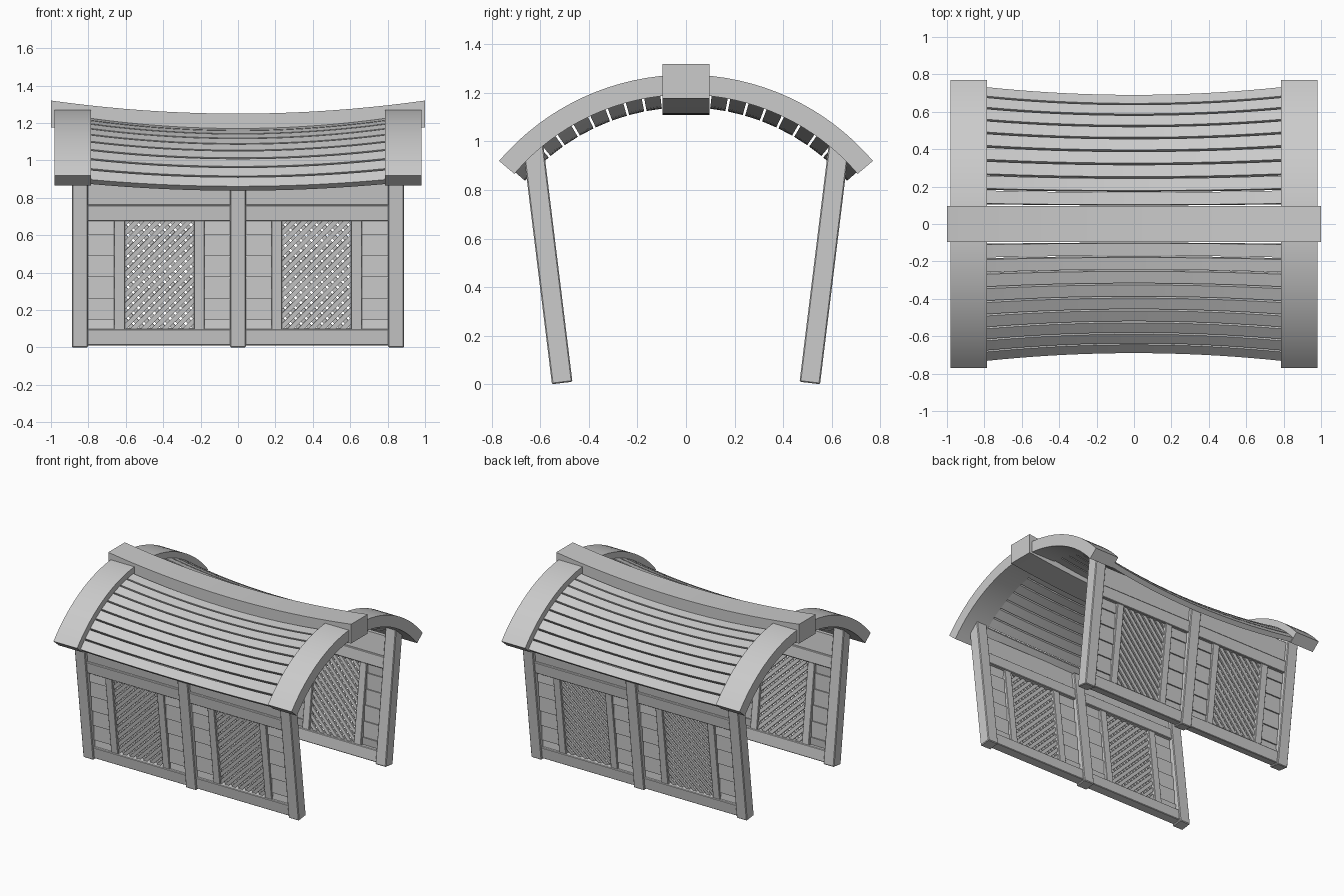
import bpy, bmesh
from math import sin, cos, radians

if "Cube" in bpy.data.objects:
    bpy.data.objects.remove(bpy.data.objects["Cube"])

TILT = radians(7)      # walls lean outward
CZ = 0.2625            # centre height of the roof arc


def finish(name, bm, bevel=0.0, smooth=False):
    bmesh.ops.recalc_face_normals(bm, faces=bm.faces)
    me = bpy.data.meshes.new(name)
    bm.to_mesh(me)
    bm.free()
    ob = bpy.data.objects.new(name, me)
    bpy.context.collection.objects.link(ob)
    if bevel:
        m = ob.modifiers.new("bevel", 'BEVEL')
        m.width, m.segments = bevel, 1
    if smooth:
        bpy.ops.object.select_all(action='DESELECT')
        ob.select_set(True)
        bpy.context.view_layer.objects.active = ob
        bpy.ops.object.shade_smooth_by_angle(angle=radians(30))
    return ob


def loft(bm, sections):
    """Skin a closed solid through a list of four-point sections."""
    rings = [[bm.verts.new(p) for p in s] for s in sections]
    for a, b in zip(rings, rings[1:]):
        for i in range(4):
            j = (i + 1) % 4
            bm.faces.new((a[i], a[j], b[j], b[i]))
    bm.faces.new(rings[0])
    bm.faces.new(rings[-1])


def wall_pt(s, x, v, w):
    """Point on a leaning wall: v = outward depth, w = up the wall."""
    return (x, s * (0.51 + v * cos(TILT) + w * sin(TILT)),
            0.005 - v * sin(TILT) + w * cos(TILT))


def wall_box(bm, x0, x1, v0, v1, w0, w1, slope=0.0):
    """Box on both walls; slope pushes its lower edge outward."""
    for s in (-1, 1):
        loft(bm, [[wall_pt(s, x, v0 + slope, w0), wall_pt(s, x, v1 + slope, w0),
                   wall_pt(s, x, v1, w1), wall_pt(s, x, v0, w1)] for x in (x0, x1)])


def polar(x, r, deg):
    a = radians(deg)
    return (x, r * sin(a), CZ + r * cos(a))


# end arches
for side, label in ((-1, "left"), (1, "right")):
    bm = bmesh.new()
    secs = []
    for i in range(33):
        a = -49.5 + 99 * i / 32
        secs.append([polar(side * 0.785, 0.93, a), polar(side * 0.98, 0.93, a),
                     polar(side * 0.98, 1.0125, a), polar(side * 0.785, 1.0125, a)])
    loft(bm, secs)
    finish(label + "_roof_arch", bm, smooth=True)

# sagging ridge beam
xs = [-1 + 2 * i / 20 for i in range(21)]
bm = bmesh.new()
loft(bm, [[(x, -0.097, 1.11 + 0.067 * x * x), (x, 0.097, 1.11 + 0.067 * x * x),
           (x, 0.097, 1.25 + 0.07 * x * x), (x, -0.097, 1.25 + 0.07 * x * x)] for x in xs])
finish("ridge_beam", bm, smooth=True)

# sagging roof planks
bm = bmesh.new()
for s in (-1, 1):
    for k in range(9):
        a0, a1 = s * (6.5 + 4.8 * k), s * (6.5 + 4.8 * k + 4.15)
        secs = []
        for t in xs:
            x = 0.88 * t
            d = 0.088 * x * x
            secs.append([polar(x, 0.878 + d, a0), polar(x, 0.878 + d, a1),
                         polar(x, 0.914 + d, a1), polar(x, 0.914 + d, a0)])
        loft(bm, secs)
finish("roof_planks", bm, smooth=True)

# posts
bm = bmesh.new()
for x, top in ((-0.845, 0.985), (0, 0.895), (0.845, 0.985)):
    wall_box(bm, x - 0.043, x + 0.043, -0.0425, 0.0425, 0, top)
finish("wall_posts", bm, bevel=0.005)

# rails, stiles and header boards
rails, stiles, headers, siding = (bmesh.new() for _ in range(4))
for s in (-1, 1):
    def span(bm, a, b, *rest):
        wall_box(bm, min(s * a, s * b), max(s * a, s * b), *rest)
    span(rails, 0.04, 0.805, -0.033, 0.033, 0.01, 0.096)
    span(rails, 0.04, 0.805, -0.033, 0.033, 0.68, 0.766)
    span(headers, 0.04, 0.805, -0.018, 0.018, 0.76, 0.908)
    span(stiles, 0.18, 0.236, -0.026, 0.026, 0.09, 0.685)
    span(stiles, 0.605, 0.662, -0.026, 0.026, 0.09, 0.685)
    # overlapping horizontal siding boards
    for a, b in ((0.04, 0.185), (0.657, 0.805)):
        for w0, w1 in ((0.09, 0.15), (0.147, 0.265), (0.262, 0.379),
                       (0.376, 0.494), (0.491, 0.608), (0.605, 0.685)):
            span(siding, a, b, -0.012, 0.006, w0, w1, 0.012)
finish("wall_rails", rails, bevel=0.004)
finish("lattice_stiles", stiles, bevel=0.003)
finish("header_boards", headers)
finish("siding_boards", siding)

# diagonal lattice: two layers of crossing slats clipped to each opening
bm = bmesh.new()
W0, W1, PITCH, HALF = 0.09, 0.685, 0.056, 0.0125
for x0 in (-0.61, 0.23):
    x1 = x0 + 0.38
    for d, v0, v1 in ((1, 0.0, 0.012), (-1, -0.012, 0.0)):
        for k in range(1, 18):
            c = k * PITCH          # distance along the opening's edge
            # in flipped coordinates the slat is u = c - (w - W0)
            ua, ub = max(0, c - (W1 - W0)), min(x1 - x0, c)
            if ub - ua < 0.02:
                continue
            ends = []
            for u in (ua, ub):
                x = (x1 - u) if d == 1 else (x0 + u)
                ends.append((x, W0 + c - u))
            for s in (-1, 1):
                h = HALF * 0.7071
                secs = []
                for x, w in ends:
                    px, pw = h, -d * h
                    secs.append([wall_pt(s, x - px, v0, w - pw), wall_pt(s, x + px, v0, w + pw),
                                 wall_pt(s, x + px, v1, w + pw), wall_pt(s, x - px, v1, w - pw)])
                loft(bm, secs)
finish("lattice_slats", bm)
